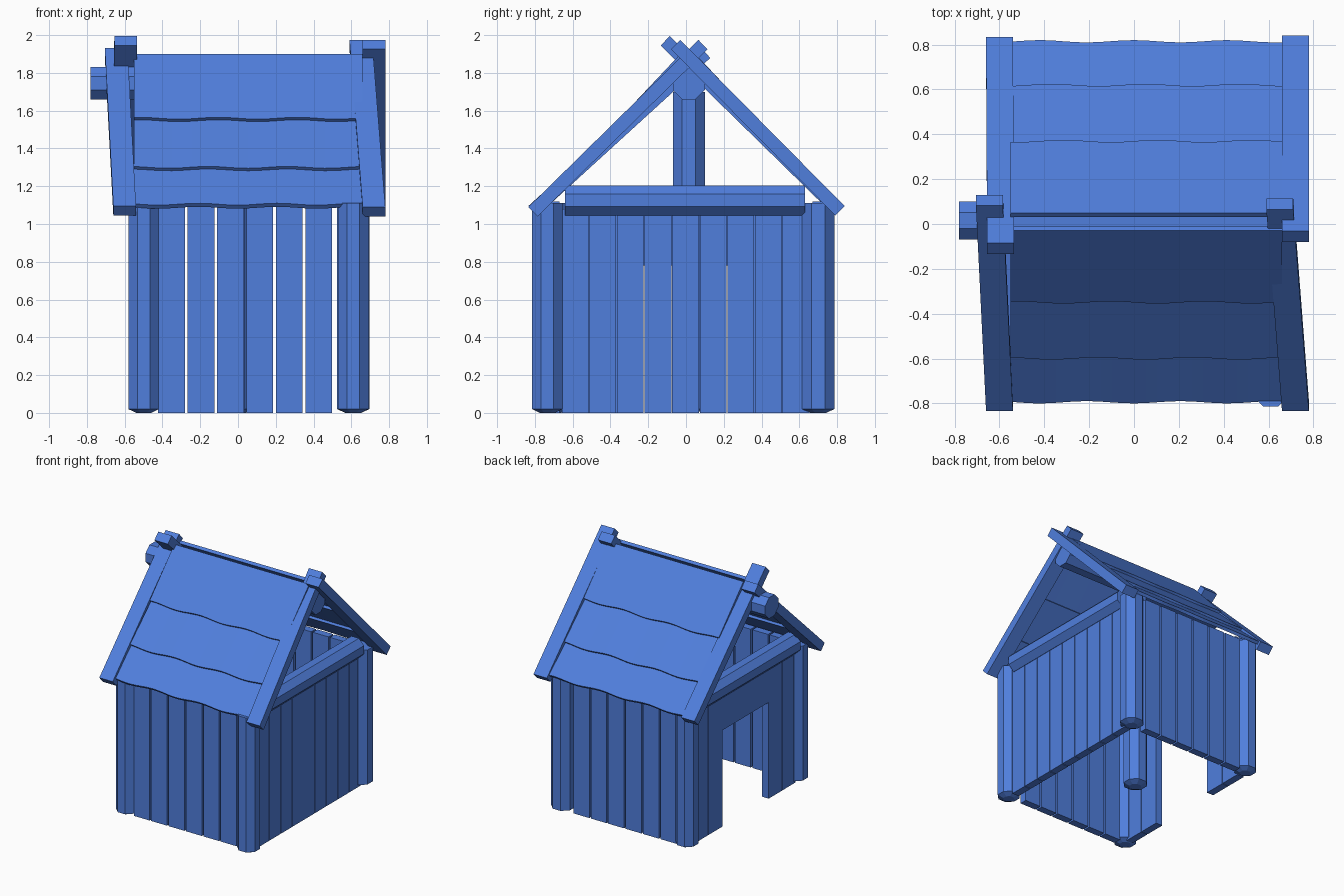
import bpy, bmesh, math
from mathutils import Matrix, Vector

if "Cube" in bpy.data.objects:
    bpy.data.objects.remove(bpy.data.objects["Cube"])

# One painted-wood material
blue = bpy.data.materials.new("blue_wood")
blue.use_nodes = True
color = (0.08, 0.21, 0.72, 1)
blue.diffuse_color = color
blue.node_tree.nodes["Principled BSDF"].inputs["Base Color"].default_value = color


def finish(name, bm):
    mesh = bpy.data.meshes.new(name)
    bm.to_mesh(mesh)
    bm.free()
    mesh.materials.append(blue)
    obj = bpy.data.objects.new(name, mesh)
    bpy.context.collection.objects.link(obj)
    return obj


def box(name, lo, hi):
    lo, hi = Vector(lo), Vector(hi)
    bm = bmesh.new()
    bmesh.ops.create_cube(bm, size=1, matrix=Matrix.Translation((lo + hi) / 2) @ Matrix.Diagonal((*(hi - lo), 1)))
    return finish(name, bm)


def log(name, start, end, radius, foot=0):
    """Eight-sided log; foot adds a short tapered tip at the start."""
    start, end = Vector(start), Vector(end)
    axis = end - start
    r = radius / math.cos(math.pi / 8)
    bm = bmesh.new()
    bmesh.ops.create_cone(bm, cap_ends=True, segments=8, radius1=r, radius2=r, depth=axis.length,
                          matrix=Matrix.Rotation(math.pi / 8, 4, "Z"))
    if foot:
        cap = min(bm.faces, key=lambda f: f.calc_center_median().z)
        bmesh.ops.inset_individual(bm, faces=[cap], thickness=radius * 0.55, depth=foot)
    turn = Vector((0, 0, 1)).rotation_difference(axis).to_matrix().to_4x4()
    bm.transform(Matrix.Translation((start + end) / 2) @ turn)
    return finish(name, bm)


def planks(name, along, across, first, last, count, z0, z1, gap):
    """Row of upright planks along x or y, centred on a wall line."""
    pitch = (last - first) / count
    for i in range(count):
        a, b = first + i * pitch + gap / 2, first + (i + 1) * pitch - gap / 2
        lo, hi = (a, across - 0.03, z0), (b, across + 0.03, z1)
        if along == "y":
            lo, hi = (lo[1], lo[0], z0), (hi[1], hi[0], z1)
        box(f"{name}_{i + 1}", lo, hi)


def rafter(name, low, high):
    """Sheared board between two points, with level width along x."""
    low, high = Vector(low), Vector(high)
    axis = high - low
    normal = Vector((1, 0, 0)).cross(axis).normalized() * 0.07
    m = Matrix(((0.12, 0, 0), axis, normal)).transposed().to_4x4()
    bm = bmesh.new()
    bmesh.ops.create_cube(bm, size=1, matrix=Matrix.Translation((low + high) / 2) @ m)
    bmesh.ops.recalc_face_normals(bm, faces=bm.faces)
    return finish(name, bm)


def roof_plank(name, side, top, bottom, phase):
    """Lapped roof board with a gently wavy lower edge."""
    bm = bmesh.new()
    bmesh.ops.create_grid(bm, x_segments=24, y_segments=1, size=1)
    for v in bm.verts:
        x = 0.055 + v.co.x * 0.605
        y, z = top
        if v.co.y < 0:
            wave = 0.005 * math.sin(x * 15 + phase)
            y, z = bottom[0] + wave, bottom[1] - wave
        v.co = (x, 0.01 + side * y, z)
    if side > 0:
        bmesh.ops.reverse_faces(bm, faces=bm.faces[:])
    obj = finish(name, bm)
    solid = obj.modifiers.new("thickness", "SOLIDIFY")
    solid.thickness = 0.025
    solid.offset = -1


# Corner posts and centre post
for name, x, y, r in (("front_right_post", -0.5, -0.70, 0.08), ("front_left_post", 0.61, -0.735, 0.08),
                      ("back_right_post", -0.5, 0.70, 0.08), ("back_left_post", 0.61, 0.70, 0.085)):
    log(name, (x, y, 0.02), (x, y, 1.11), r, foot=0.02)
log("centre_post", (0, 0.015, 0.02), (0, 0.015, 1.70), 0.085, foot=0.02)

# Ridge pole and gable beams
log("ridge_pole", (-0.78, 0.015, 1.745), (0.71, 0.015, 1.745), 0.085)
for name, x in (("left_beam", 0.61), ("right_beam", -0.5)):
    log(name, (x, -0.64, 1.125), (x, 0.63, 1.125), 0.08)

# Plank walls
for name, y in (("front_plank", -0.70), ("back_plank", 0.70)):
    planks(name, "x", y, -0.43, 0.505, 6, 0, 1.12, 0.014)
planks("left_plank", "y", 0.61, -0.66, 0.655, 9, 0, 1.08, 0.005)

# Doorway wall
planks("door_front_plank", "y", -0.5, -0.65, -0.30, 2, 0, 1.08, 0.004)
planks("door_back_plank", "y", -0.5, 0.29, 0.65, 2, 0, 1.08, 0.004)
planks("door_lintel_plank", "y", -0.5, -0.30, 0.29, 4, 0.78, 1.08, 0.004)

# Crossed gable rafters
rafter("front_right_rafter", (-0.60, -0.81, 1.07), (-0.645, 0.105, 1.905))
rafter("back_right_rafter", (-0.60, 0.81, 1.07), (-0.595, -0.11, 1.97))
rafter("front_left_rafter", (0.72, -0.81, 1.065), (0.65, 0.09, 1.95))
rafter("back_left_rafter", (0.72, 0.815, 1.07), (0.72, -0.055, 1.95))

# Roof boards, three lapped courses per slope
courses = (((0.04, 1.90), (0.36, 1.56)), ((0.335, 1.557), (0.61, 1.30)), ((0.585, 1.297), (0.805, 1.105)))
for slope, side in (("front", -1), ("back", 1)):
    for i, (top, bottom) in enumerate(courses):
        roof_plank(f"{slope}_roof_board_{i + 1}", side, top, bottom, i * 0.8)
